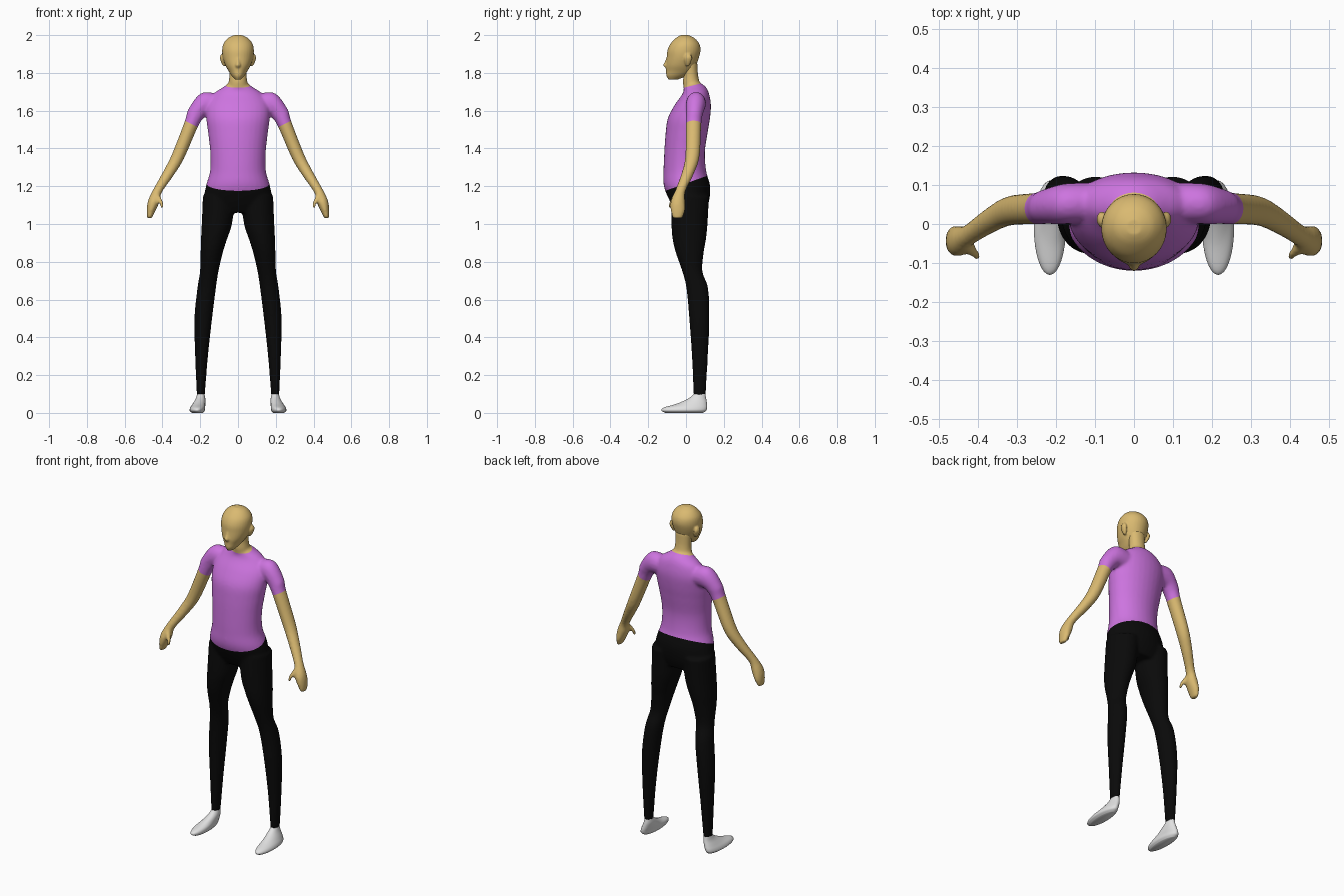
import bpy, bmesh, math
from mathutils import Vector

if "Cube" in bpy.data.objects:
    bpy.data.objects.remove(bpy.data.objects["Cube"])


def material(name, rgb):
    m = bpy.data.materials.new(name)
    m.diffuse_color = (*rgb, 1)
    m.use_nodes = True
    m.node_tree.nodes["Principled BSDF"].inputs["Base Color"].default_value = m.diffuse_color
    return m


SKIN = material("skin tan", (0.70, 0.49, 0.165))
SHIRT = material("shirt violet", (0.61, 0.175, 0.74))
BLACK = material("trouser black", (0.003, 0.003, 0.003))
WHITE = material("shoe white", (0.75, 0.75, 0.75))


def catmull(rows, steps=5):
    """Smoothly interpolate rows of numbers."""
    out = []
    for i in range(len(rows) - 1):
        p = [rows[max(0, min(len(rows) - 1, i + k))] for k in (-1, 0, 1, 2)]
        for s in range(steps):
            t = s / steps
            out.append([0.5 * (2 * b + (c - a) * t + (2 * a - 5 * b + 4 * c - d) * t * t
                               + (3 * b - a - 3 * c + d) * t ** 3) for a, b, c, d in zip(*p)])
    return out + [list(rows[-1])]


def loft(bm, rows, side=1, n=32):
    """Skin elliptical rings: centre x, y, z, radius x, radius y, sideways tilt."""
    rings = []
    for x, y, z, rx, ry, k in catmull(rows):
        ring = []
        for i in range(n):
            a = 2 * math.pi * i / n
            ring.append(bm.verts.new((side * (x + rx * math.cos(a)), y + ry * math.sin(a),
                                      z + k * math.cos(a))))
        rings.append(ring)
    faces = [bm.faces.new(rings[0]), bm.faces.new(rings[-1])]
    for a, b in zip(rings, rings[1:]):
        for i in range(n):
            j = (i + 1) % n
            faces.append(bm.faces.new((a[i], a[j], b[j], b[i])))
    bmesh.ops.recalc_face_normals(bm, faces=faces)


def upright(rows):
    """Rows of z, x left, x right, y front, y back turned into ring rows."""
    return [((l + r) / 2, (f + b) / 2, z, (r - l) / 2, (b - f) / 2, 0) for z, l, r, f, b in rows]


def finish(bm, name, mat):
    me = bpy.data.meshes.new(name)
    bm.to_mesh(me)
    bm.free()
    me.materials.append(mat)
    for p in me.polygons:
        p.use_smooth = True
    ob = bpy.data.objects.new(name, me)
    bpy.context.collection.objects.link(ob)
    return ob


def fuse(ob, voxel, smooth):
    """Merge overlapping lofts into one smooth surface."""
    r = ob.modifiers.new("fuse", 'REMESH')
    r.mode = 'VOXEL'
    r.voxel_size = voxel
    r.use_smooth_shade = True
    s = ob.modifiers.new("soften", 'SMOOTH')
    s.factor = 0.5
    s.iterations = smooth
    bpy.context.view_layer.update()
    dg = bpy.context.evaluated_depsgraph_get()
    me = bpy.data.meshes.new_from_object(ob.evaluated_get(dg))
    ob.modifiers.clear()
    ob.data = me
    return ob


# Body: torso, neck, arms and legs as overlapping lofts
torso = [(1.06, .15, -.05, .10), (1.12, .18, -.085, .122), (1.20, .17, -.117, .128),
         (1.28, .148, -.119, .107), (1.38, .147, -.115, .10), (1.48, .158, -.108, .114),
         (1.56, .168, -.096, .127), (1.63, .165, -.06, .132), (1.69, .128, -.018, .122),
         (1.725, .078, -.01, .105), (1.745, .05, -.005, .08)]
neck = [(1.66, .05, .0, .09), (1.74, .05, -.016, .074), (1.79, .046, -.014, .064), (1.86, .05, -.02, .06)]
leg = [(1.15, .012, .186, -.075, .122), (1.0, .032, .192, -.077, .114), (.92, .058, .196, -.071, .106),
       (.85, .08, .198, -.055, .094), (.75, .103, .201, -.02, .087), (.66, .117, .215, .002, .117),
       (.50, .137, .231, .017, .124), (.30, .159, .227, .031, .116), (.09, .176, .218, .04, .104)]
arm = [(.08, .055, 1.63, .01, .05, .055), (.175, .052, 1.635, .016, .052, .06),
       (.222, .045, 1.585, .04, .045, .025), (.247, .04, 1.53, .034, .041, .017),
       (.317, .034, 1.36, .031, .038, .014), (.367, .01, 1.27, .027, .033, .012),
       (.426, -.03, 1.175, .023, .028, .008), (.446, -.043, 1.12, .030, .038, .005),
       (.461, -.043, 1.07, .022, .038, .004), (.469, -.045, 1.03, .012, .026, 0)]
thumb = [(.432, -.05, 1.16, .014, .016, 0), (.415, -.068, 1.13, .013, .014, 0),
         (.404, -.08, 1.105, .011, .011, 0), (.400, -.086, 1.083, .008, .008, 0)]
bm = bmesh.new()
loft(bm, upright([(z, -w, w, f, b) for z, w, f, b in torso]))
loft(bm, upright([(z, -w, w, f, b) for z, w, f, b in neck]))
for side in (1, -1):
    loft(bm, upright(leg), side)
    loft(bm, arm, side)
    loft(bm, thumb, side)
body = fuse(finish(bm, "body_form", SKIN), 0.008, 6)

# Garment edges: planes through the hem, neckline and sleeve ends
HEM = (Vector((0, 0, 1.215)), Vector((0, -.36, 1)))
COLLAR = (Vector((0, 0, 1.7245)), Vector((0, -.25, 1)))
CUFFS = [(Vector((s * .247, 0, 1.53)), Vector((s * .46, 0, -.89))) for s in (1, -1)]


def beyond(c, plane):
    return (c - plane[0]).dot(plane[1]) > 0


def region(c):
    if c.z > 1 and abs(c.x) > .2 and beyond(c, CUFFS[0 if c.x > 0 else 1]):
        return "arms" if c.x > 0 else "other_arm"
    if beyond(c, COLLAR) and abs(c.x) < .09:
        return "neck"
    return "shirt" if beyond(c, HEM) else "trousers"


cut = bmesh.new()
cut.from_mesh(body.data)
for co, no in [HEM, COLLAR] + CUFFS:
    bmesh.ops.bisect_plane(cut, geom=cut.verts[:] + cut.edges[:] + cut.faces[:],
                           dist=1e-5, plane_co=co, plane_no=no.normalized())
for key, name, mat in (("shirt", "shirt", SHIRT), ("trousers", "trousers", BLACK), ("neck", "neck", SKIN),
                       ("arms", "left_arm", SKIN), ("other_arm", "right_arm", SKIN)):
    part = cut.copy()
    drop = [f for f in part.faces if region(f.calc_center_median()) != key]
    bmesh.ops.delete(part, geom=drop, context='FACES')
    for f in part.faces:
        f.material_index = 0
    finish(part, name, mat)
cut.free()
bpy.data.objects.remove(body)

# Head with nose and ears
head = [(1.764, .014, -.092, -.045), (1.785, .034, -.104, .005), (1.81, .050, -.105, .04),
        (1.84, .067, -.106, .054), (1.88, .080, -.102, .068), (1.92, .084, -.098, .077),
        (1.955, .077, -.082, .070), (1.985, .052, -.053, .044), (2.0, .020, -.028, .012)]
nose = [(0, -.088, 1.89, .007, .012, 0), (0, -.096, 1.86, .010, .016, 0),
        (0, -.102, 1.84, .014, .019, 0), (0, -.096, 1.825, .010, .012, 0)]
ear = [(.072, .008, 1.835, .006, .008, 0), (.078, .010, 1.855, .011, .016, 0),
       (.083, .012, 1.88, .013, .020, 0), (.082, .012, 1.90, .007, .012, 0)]
bm = bmesh.new()
loft(bm, upright([(z, -w, w, f, b) for z, w, f, b in head]))
loft(bm, nose)
for side in (1, -1):
    loft(bm, ear, side)
fuse(finish(bm, "head", SKIN), 0.005, 4)

# Shoes
shoe = [(0, .185, .243, -.11, .09), (.012, .176, .256, -.13, .107), (.028, .174, .253, -.118, .112),
        (.048, .173, .240, -.05, .111), (.075, .173, .224, .01, .107), (.10, .178, .216, .042, .102),
        (.115, .181, .213, .046, .098)]
for side, name in ((1, "left_shoe"), (-1, "right_shoe")):
    bm = bmesh.new()
    loft(bm, upright(shoe), side)
    finish(bm, name, WHITE)
